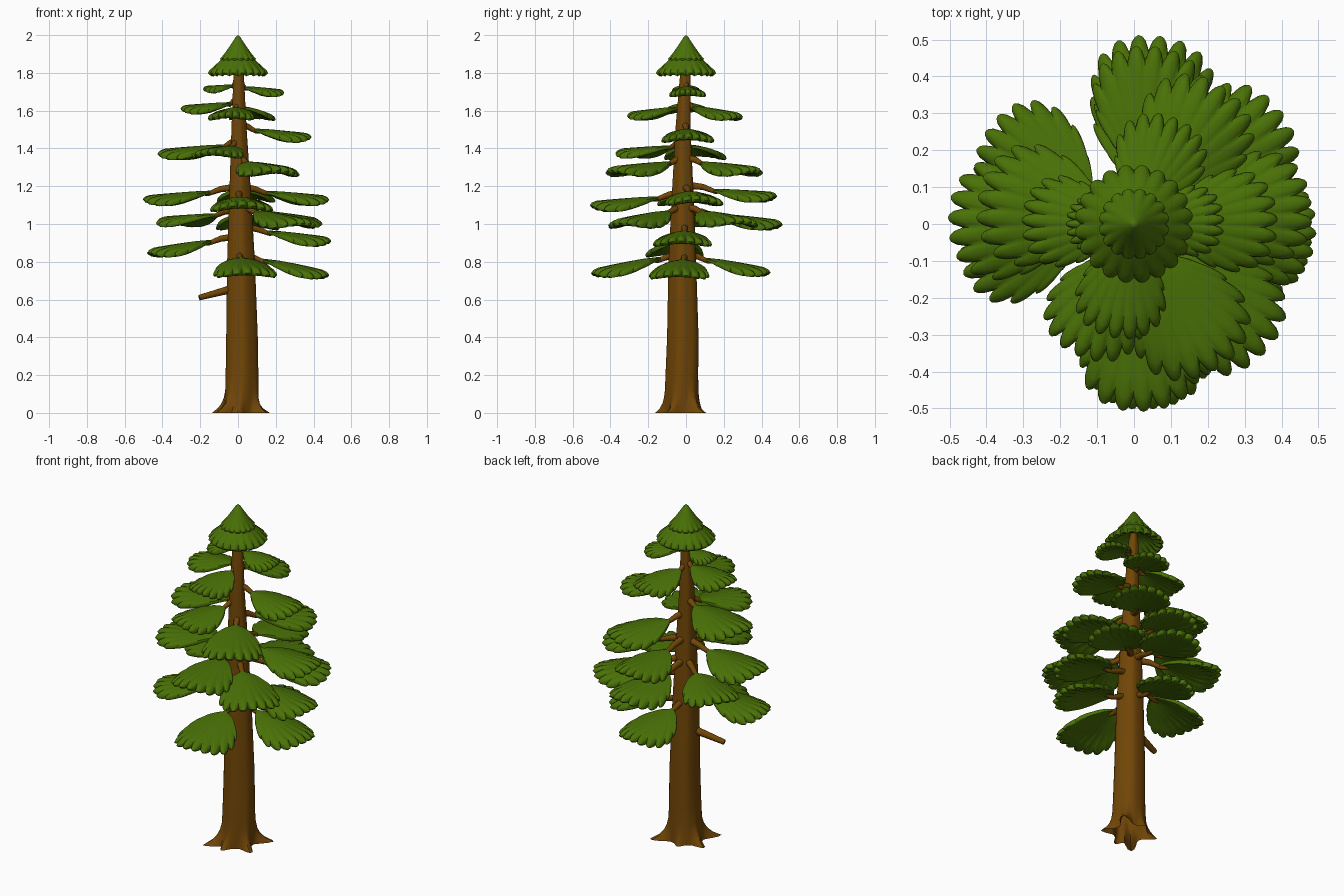
import bpy, bmesh, math
from mathutils import Vector

if "Cube" in bpy.data.objects:
    bpy.data.objects.remove(bpy.data.objects["Cube"])


def material(name, rgb):
    m = bpy.data.materials.new(name)
    m.diffuse_color = (*rgb, 1)
    m.use_nodes = True
    m.node_tree.nodes["Principled BSDF"].inputs["Base Color"].default_value = m.diffuse_color
    return m


GREEN = material("needle green", (0.068, 0.165, 0.002))
BROWN = material("bark brown", (0.165, 0.061, 0.002))


def finish(name, bm, mat, angle=40):
    bmesh.ops.remove_doubles(bm, verts=bm.verts, dist=0.0004)
    bmesh.ops.recalc_face_normals(bm, faces=bm.faces)
    me = bpy.data.meshes.new(name)
    bm.to_mesh(me)
    bm.free()
    me.materials.append(mat)
    ob = bpy.data.objects.new(name, me)
    bpy.context.collection.objects.link(ob)
    bpy.ops.object.select_all(action='DESELECT')
    ob.select_set(True)
    bpy.context.view_layer.objects.active = ob
    bpy.ops.object.shade_smooth_by_angle(angle=math.radians(angle))
    return ob


def skin(rows, cap=False):
    """Join rows of points (each row a closed ring) into a surface."""
    bm = bmesh.new()
    vs = [[bm.verts.new(p) for p in r] for r in rows]
    n = len(vs[0])
    for a, b in zip(vs, vs[1:]):
        for i in range(n):
            j = (i + 1) % n
            bm.faces.new((a[i], a[j], b[j], b[i]))
    if cap:
        bm.faces.new(vs[0])
        bm.faces.new(vs[-1])
    return bm


# Trunk with root flare, open underneath: (z, radius, centre x, centre y)
PROFILE = [(0, .090, .012, -.02), (.025, .090, .013, -.02), (.05, .089, .015, -.02),
           (.08, .088, .017, -.02), (.12, .087, .019, -.02), (.2, .086, .02, -.02),
           (.4, .083, .02, -.015), (.8, .073, .015, -.018), (1.2, .055, .01, -.016),
           (1.5, .040, .005, -.015), (1.8, .027, .003, -.003), (1.9, .012, 0, 0)]
ROOTS = [(38, .108), (-28, .07), (-132, .105), (-95, .05), (163, .07), (100, .03)]
rows = []
for z, r, cx, cy in PROFILE:
    ring = []
    for i in range(60):
        a = 2 * math.pi * i / 60
        rr = r * (1 + .03 * math.cos(5 * a + 1))
        for deg, amp in ROOTS:
            d = (a - math.radians(deg) + math.pi) % (2 * math.pi) - math.pi
            rr += amp * math.exp(-(d / .23) ** 2) * math.exp(-z / .042)
        ring.append((cx + rr * math.cos(a), cy + rr * math.sin(a), z))
    rows.append(ring)
finish("trunk", skin(rows), BROWN)


def tube(name, pts, r0, r1):
    rows = []
    for k, p in enumerate(pts):
        d = (pts[min(k + 1, len(pts) - 1)] - pts[max(k - 1, 0)]).normalized()
        s = d.cross(Vector((0, 0, 1))).normalized()
        u = s.cross(d)
        r = r0 + (r1 - r0) * k / (len(pts) - 1)
        rows.append([p + r * (math.cos(t) * s + math.sin(t) * u)
                     for t in (2 * math.pi * i / 10 for i in range(10))])
    finish(name, skin(rows, cap=True), BROWN, 50)


# Broken stub low on the trunk
tube("branch_stub", [Vector((0, -.02, .665)), Vector((-.1, -.045, .638)),
                     Vector((-.205, -.07, .61))], .024, .015)

# Scalloped fan-shaped needle pad, spreading outward from its narrow end
LOBES, SUB, PHI = 13, 6, math.radians(59)
STEPS = [(0, 1), (.25, 1), (.5, 1), (.75, 1), (.9, 1), (.97, 1), (1, 0),
         (.97, -1), (.9, -1), (.75, -1), (.5, -1), (.25, -1)]


def pad(name, z, deg, start, reach, tilt):
    L = reach - start
    k = L / .36
    ca, sa = math.cos(math.radians(deg)), math.sin(math.radians(deg))
    rows = []
    for i in range(LOBES * SUB + 1):
        q = 2 * i / (LOBES * SUB) - 1
        lobe = abs(math.sin(math.pi * i / SUB)) ** .7
        R = L * (1 - abs(q) ** 3)
        ring = []
        for t, side in STEPS:
            # scallops and ridges only develop toward the rim
            rt = R * t * (1 - .11 * (1 - lobe) * t ** 3)
            u, v = rt * math.cos(q * PHI), rt * math.sin(q * PHI)
            half = (.012 + .010 * t) * math.sqrt(max(0, 1 - max(0, (t - .85) / .15) ** 2))
            half *= math.sqrt(max(0, 1 - q * q)) * (.6 + .4 * k)
            h = z + tilt * (.5 - (u / L) ** 1.3) + .010 - .042 * k * (v / (.45 * L)) ** 2
            h += .010 * (lobe - .5) * t ** 4 * (1 - q * q) + side * half
            x = start + u
            ring.append((x * ca - v * sa, x * sa + v * ca, h))
        rows.append(ring)
    finish(name, skin(rows), GREEN, 50)
    # Arched branch from the trunk into the narrow end of the pad
    zin = z + tilt * .4 + .006
    d = Vector((ca, sa, 0))
    tube(name.replace("pad", "branch"),
         [Vector((.01, -.015, zin + .04)), d * (start * .65) + Vector((0, 0, zin + .028)),
          d * (start + .02 * k) + Vector((0, 0, zin + .002)),
          d * (start + .2 * L) + Vector((0, 0, z + tilt * .38 + .010))],
         .012 + .010 * k, .007)


# Pads: height, direction, inner radius, tip radius, tilt
PADS = [(1.695, 3, .03, .245, .03), (1.71, 180, .02, .185, .02),
        (1.58, -100, .04, .315, .04), (1.58, 69, .03, .31, .05), (1.61, 178, .03, .305, .03),
        (1.465, 2, .08, .39, .04), (1.38, 170, .06, .43, .04), (1.38, -113, .08, .39, .03),
        (1.29, -61, .09, .455, .04), (1.29, 57, .09, .445, .04),
        (1.135, 178, .14, .505, .04), (1.15, 83, .14, .485, .03), (1.135, 7, .14, .485, .04),
        (1.105, -87, .14, .51, .04), (1.01, 82, .14, .515, .05), (1.02, 148, .13, .475, .03),
        (1.025, 37, .13, .505, .05), (1.02, -45, .13, .50, .06),
        (.92, -3, .15, .495, .05), (.865, 190, .14, .485, .06),
        (.765, -84, .13, .505, .08), (.765, 83, .10, .45, .07), (.755, -6, .13, .485, .08)]
for n, p in enumerate(PADS):
    pad(f"needle_pad_{n + 1:02d}", *p)


# Crown: two scalloped conical tiers, outside then hollow underside
def tier(name, profile, lobes):
    n = lobes * 6
    rows = []
    for r, z, w in profile:
        ring = []
        for i in range(n):
            a = 2 * math.pi * i / n
            lobe = abs(math.sin(math.pi * i / 6)) ** .7
            rr = r * (1 - .10 * w * (1 - lobe))
            ring.append((rr * math.cos(a), rr * math.sin(a), z + .008 * w * (lobe - .5)))
        rows.append(ring)
    finish(name, skin(rows), GREEN, 50)


tier("crown_skirt", [(.0, 1.93, 0), (.06, 1.895, 0), (.10, 1.86, 0), (.135, 1.828, .3),
                     (.155, 1.808, .9), (.161, 1.796, 1), (.152, 1.785, 1), (.125, 1.795, .6),
                     (.08, 1.83, .1), (0, 1.865, 0)], 20)
tier("crown_tip", [(0, 2.0, 0), (.012, 1.99, 0), (.035, 1.955, 0), (.06, 1.918, 0),
                   (.083, 1.888, .4), (.096, 1.872, 1), (.092, 1.86, 1), (.07, 1.862, .6),
                   (0, 1.89, 0)], 16)
